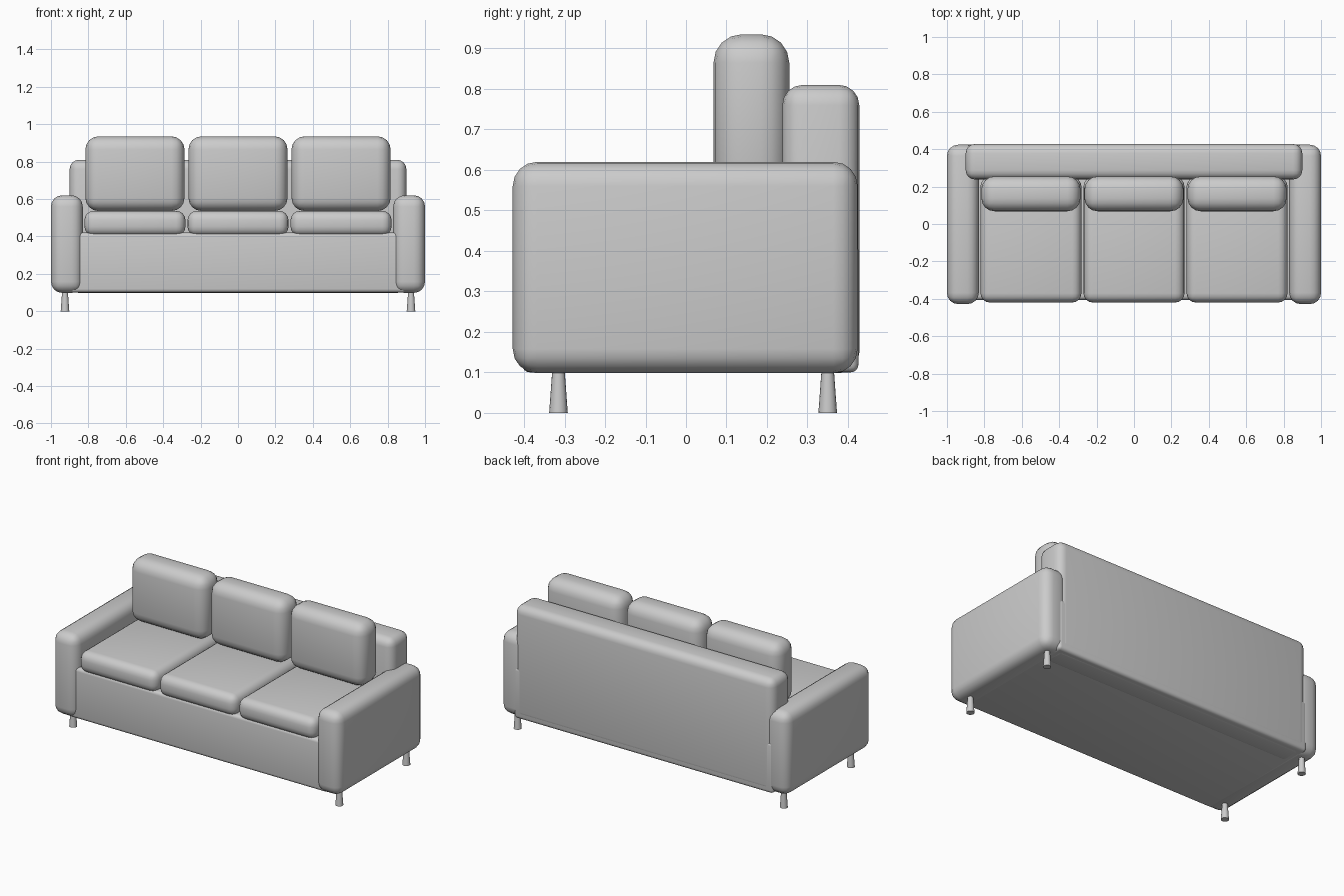
import bpy
import math

default = bpy.data.objects.get("Cube")
if default:
    bpy.data.objects.remove(default, do_unlink=True)

# One flat upholstery colour
GREY = (0.6, 0.6, 0.6, 1.0)
fabric = bpy.data.materials.new("grey_fabric")
fabric.use_nodes = True
fabric.diffuse_color = GREY
fabric.node_tree.nodes["Principled BSDF"].inputs["Base Color"].default_value = GREY


def finish(obj, name):
    obj.name = name
    obj.data.name = name
    obj.data.materials.append(fabric)
    bpy.ops.object.shade_smooth_by_angle(angle=math.radians(40))


def padded_box(name, x, y, z, radius):
    """Rounded box filling the given x, y and z ranges."""
    ranges = (x, y, z)
    bpy.ops.mesh.primitive_cube_add(size=1, location=[sum(r) / 2 for r in ranges])
    obj = bpy.context.object
    obj.scale = [r[1] - r[0] for r in ranges]
    bpy.ops.object.transform_apply(location=False, rotation=False, scale=True)
    bevel = obj.modifiers.new("rounding", "BEVEL")
    bevel.width = radius
    bevel.segments = 4
    bevel.limit_method = "NONE"
    bpy.ops.object.modifier_apply(modifier=bevel.name)
    finish(obj, name)


# Frame: base and backrest
padded_box("base", (-0.9, 0.9), (-0.405, 0.426), (0.1, 0.42), 0.02)
padded_box("backrest", (-0.9, 0.9), (0.238, 0.428), (0.098, 0.81), 0.05)

# Arms with a leg at each end
for side, s in (("left", 1), ("right", -1)):
    padded_box(side + "_arm", sorted((s * 0.83, s)), (-0.428, 0.424), (0.098, 0.62), 0.06)
    for end, y in (("front", -0.315), ("back", 0.35)):
        bpy.ops.mesh.primitive_cone_add(vertices=16, radius1=0.023, radius2=0.015,
                                        depth=0.11, location=(s * 0.925, y, 0.055))
        finish(bpy.context.object, f"{end}_{side}_leg")

# Three seat cushions, each with a back cushion
for place, x in (("right", -0.551), ("middle", 0), ("left", 0.551)):
    padded_box(place + "_seat_cushion", (x - 0.27, x + 0.27), (-0.42, 0.25), (0.403, 0.537), 0.05)
    padded_box(place + "_back_cushion", (x - 0.265, x + 0.265), (0.068, 0.255), (0.536, 0.935), 0.07)
